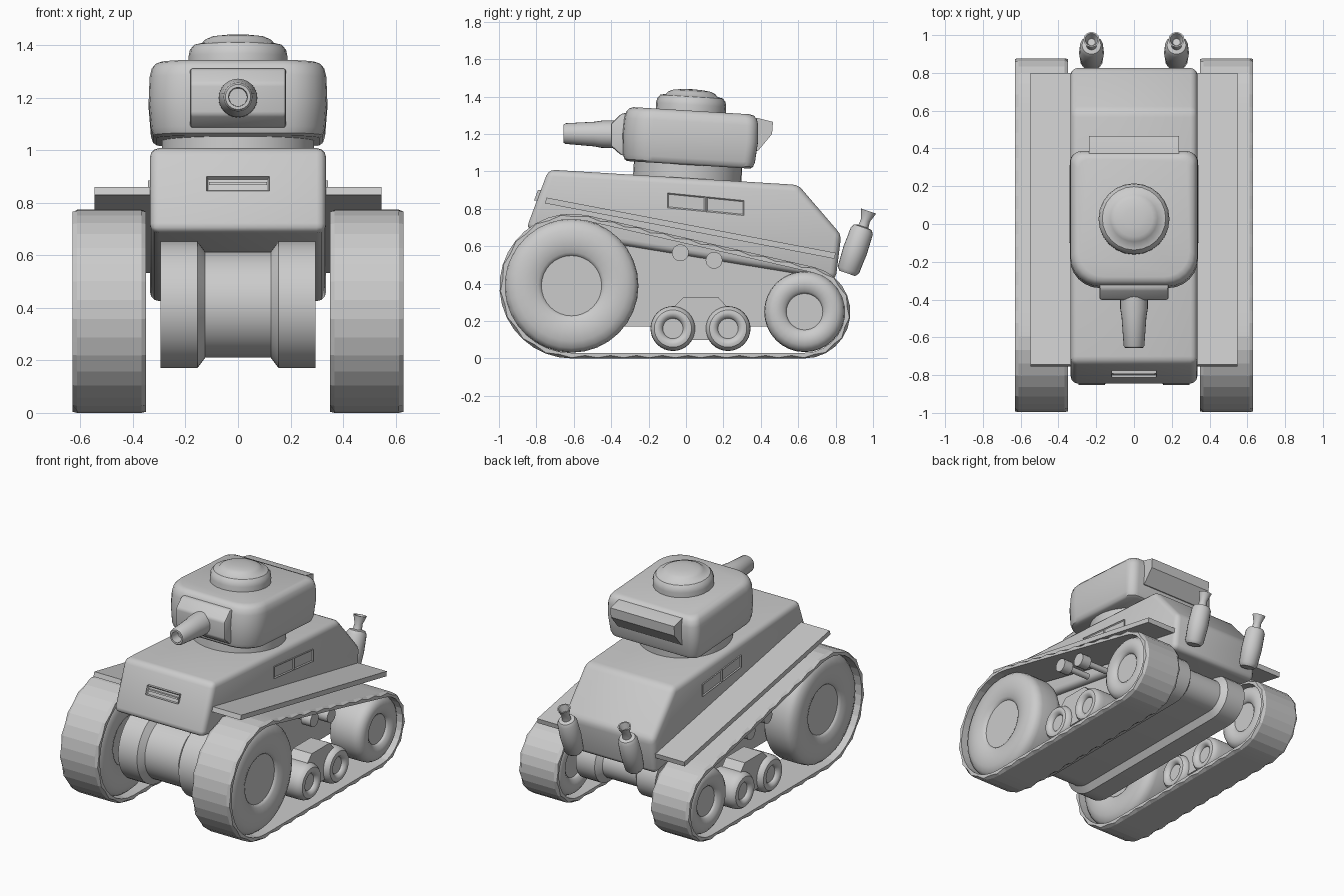
import bpy, bmesh
from math import radians, cos, sin, acos, atan2, hypot, pi
from mathutils import Vector

if "Cube" in bpy.data.objects:
    bpy.data.objects.remove(bpy.data.objects["Cube"])


def finish(bm, name, loc=(0, 0, 0), rot=(0, 0, 0), angle=35):
    bmesh.ops.remove_doubles(bm, verts=bm.verts, dist=1e-5)
    bmesh.ops.recalc_face_normals(bm, faces=bm.faces)
    for f in bm.faces:
        f.smooth = True
    for e in bm.edges:
        e.smooth = e.calc_face_angle(0) < radians(angle)
    mesh = bpy.data.meshes.new(name)
    bm.to_mesh(mesh)
    bm.free()
    ob = bpy.data.objects.new(name, mesh)
    ob.location, ob.rotation_euler = loc, rot
    bpy.context.collection.objects.link(ob)
    return ob


def loft(name, sections, axis='X', closed=False, bevel=0, segs=3, recess=None, **kw):
    """Skin a list of (position on axis, loop of 2D points)."""
    bm = bmesh.new()
    rings = []
    for a, loop in sections:
        rings.append([bm.verts.new((a, p, q) if axis == 'X' else (p, q, a)) for p, q in loop])
    n = len(rings[0])
    pairs = list(zip(rings, rings[1:])) + ([(rings[-1], rings[0])] if closed else [])
    for r, s in pairs:
        for i in range(n):
            j = (i + 1) % n
            bm.faces.new((r[i], r[j], s[j], s[i]))
    if not closed:
        bm.faces.new(rings[0])
        bm.faces.new(rings[-1])
    bmesh.ops.recalc_face_normals(bm, faces=bm.faces)
    if bevel:
        edges = [e for e in bm.edges if e.calc_face_angle(0) > radians(12)]
        bmesh.ops.bevel(bm, geom=edges, offset=bevel, segments=segs, profile=0.5, affect='EDGES')
    if recess:
        direction, thick, depth = recess
        face = max(bm.faces, key=lambda f: f.normal.dot(Vector(direction)))
        bmesh.ops.inset_individual(bm, faces=[face], thickness=thick)
        bmesh.ops.translate(bm, verts=face.verts, vec=-face.normal * depth)
    return finish(bm, name, **kw)


def prism(name, x0, x1, loop, **kw):
    return loft(name, [(x0, loop), (x1, loop)], **kw)


def lathe(name, profile, n=32, **kw):
    """Revolve (radius, z) points about z."""
    bm = bmesh.new()
    rings = [[bm.verts.new((r * cos(2 * pi * i / n), r * sin(2 * pi * i / n), z))
              for i in range(n)] for r, z in profile]
    for r, s in zip(rings, rings[1:]):
        for i in range(n):
            bm.faces.new((r[i], r[(i + 1) % n], s[(i + 1) % n], s[i]))
    bmesh.ops.remove_doubles(bm, verts=bm.verts, dist=1e-5)
    bmesh.ops.dissolve_degenerate(bm, edges=bm.edges, dist=1e-6)
    return finish(bm, name, **kw)


def capsule(c1, r1, c2, r2, inset=0, tooth=0, n1=18, n2=12, run=18):
    """Belt outline round a front circle and a rear circle."""
    dy, dz = c2[0] - c1[0], c2[1] - c1[1]
    base, spread = atan2(dz, dy), acos((r1 - r2) / hypot(dy, dz))
    top, bottom = base + spread, base - spread

    def arc(c, r, a, b, n):
        return [(c, r, a + (b - a) * i / n) for i in range(n + 1)]
    front = arc(c1, r1, top, bottom + 2 * pi, n1)
    rear = arc(c2, r2, bottom, top, n2)

    def line(p, q):
        return [(((p[0][0] + (q[0][0] - p[0][0]) * t), (p[0][1] + (q[0][1] - p[0][1]) * t)),
                 p[1] + (q[1] - p[1]) * t, p[2]) for t in (i / run for i in range(1, run))]
    pts = front + line(front[-1], rear[0]) + rear + line(rear[-1], front[0])
    return [(c[0] + (r - inset - tooth * (i % 2)) * cos(a), c[1] + (r - inset - tooth * (i % 2)) * sin(a))
            for i, (c, r, a) in enumerate(pts)]


def rounded_plan(hx, y0, y1, rf, rb, n=6):
    corners = [(hx - rb, y1 - rb, rb, 0), (-hx + rb, y1 - rb, rb, 90),
               (-hx + rf, y0 + rf, rf, 180), (hx - rf, y0 + rf, rf, 270)]
    return [(x + r * cos(radians(a + 90 * i / n)), y + r * sin(radians(a + 90 * i / n)))
            for x, y, r, a in corners for i in range(n + 1)]


TILT = (radians(-3.5), 0, 0)
SIDE = (0, radians(90), 0)
FRONT, REAR = ((-0.61, 0.387), 0.387), ((0.632, 0.247), 0.247)

# upper hull
prism("upper_hull", -0.335, 0.335, [(-0.735, 1.01), (0.6, 0.928), (0.83, 0.66), (0.8, 0.42),
      (-0.855, 0.69)], bevel=0.035)

# belly with a recessed centre channel
belly = [(-0.295, 0), (-0.155, 0), (-0.125, 0.04), (0.125, 0.04), (0.155, 0), (0.295, 0)]
loft("lower_hull", [(x, capsule((-0.61, 0.412), 0.242, (0.6, 0.32), 0.15, d, n1=24, run=2))
                    for x, d in belly])

# driver's vision slot
prism("front_vision_slot", -0.12, 0.12, [(-0.74, 0.9), (-0.792, 0.9), (-0.812, 0.845), (-0.74, 0.845)],
      recess=((0, -1, 0.3), 0.012, 0.02))
prism("vision_slot_bar", -0.11, 0.11, [(-0.76, 0.878), (-0.797, 0.878), (-0.8, 0.868), (-0.76, 0.868)])

# turret, ring, bustle and hatch
lathe("turret_ring", [(0, -0.12), (0.29, -0.12), (0.29, 0.06), (0, 0.06)], n=40, loc=(0, 0.01, 1.02), rot=TILT)
plan = rounded_plan(0.34, -0.36, 0.365, 0.16, 0.06)
levels = [(-0.14, 0.91), (-0.13, 0.95), (-0.105, 0.975), (0, 1), (0.09, 0.99), (0.125, 0.965), (0.143, 0.92), (0.15, 0.86)]
loft("turret", [(z, [(x * k, y * k) for x, y in plan]) for z, k in levels], axis='Z',
     loc=(0, 0.02, 1.175), rot=TILT)
prism("turret_bustle", -0.237, 0.237, [(0.32, 1.29), (0.385, 1.285), (0.465, 1.265), (0.46, 1.2),
      (0.385, 1.11), (0.32, 1.11)])
lathe("hatch", [(0, -0.03), (0.187, -0.03), (0.188, 0.04), (0.183, 0.065), (0.168, 0.083), (0.138, 0.09),
      (0.125, 0.104), (0.1, 0.115), (0.05, 0.121), (0, 0.123)], n=24, loc=(0, 0.025, 1.317), rot=TILT)

# gun
prism("gun_mantlet", -0.183, 0.183, [(-0.28, 1.315), (-0.345, 1.31), (-0.402, 1.255), (-0.402, 1.135),
      (-0.345, 1.085), (-0.28, 1.085)], bevel=0.012, segs=2)
lathe("gun_barrel", [(0, 0), (0.075, 0), (0.073, 0.12), (0.066, 0.16), (0.055, 0.315), (0.048, 0.325), (0.036, 0.325),
      (0.034, 0.26), (0, 0.26)], n=24, loc=(0, -0.33, 1.197), rot=(radians(89), 0, 0))


def wheel(name, x, y, z, r, half):
    s = [(0, 0.76), (0.45, 0.76), (0.47, 0.84), (0.5, 0.88), (0.58, 0.97), (0.7, 1), (0.83, 0.97),
         (0.93, 0.85), (0.985, 0.68), (1, 0.45)]
    prof = [(a * r, b * half) for a, b in s]
    prof += [(a, -b) for a, b in reversed(prof)]
    lathe(name, prof, loc=(x, y, z), rot=SIDE)


for s, side in ((1, "right"), (-1, "left")):
    cx = 0.49 * s
    # track belt with notched edges
    args = (*FRONT, *REAR)
    rim = capsule(*args, 0.004, 0.012)
    tread = capsule(*args)
    inner = capsule(*args, 0.03)
    loft(side + "_track", [(cx - 0.14, inner), (cx - 0.14, rim), (cx - 0.122, tread),
         (cx + 0.122, tread), (cx + 0.14, rim), (cx + 0.14, inner)], closed=True, angle=8)
    # wheels and rollers
    wheel(side + "_front_wheel", cx, -0.612, 0.389, 0.358, 0.127)
    wheel(side + "_rear_wheel", cx, 0.634, 0.25, 0.216, 0.127)
    for i, y in enumerate((-0.07, 0.225)):
        wheel(f"{side}_road_wheel_{i + 1}", cx, y, 0.16, 0.12, 0.11)
    for i, (y, z) in enumerate(((-0.03, 0.565), (0.15, 0.525))):
        lathe(f"{side}_return_roller_{i + 1}", [(0, -0.13), (0.02, -0.13), (0.02, 0.03), (0.045, 0.03),
              (0.045, 0.1), (0, 0.1)] if s > 0 else [(0, -0.1), (0.045, -0.1), (0.045, -0.03),
              (0.02, -0.03), (0.02, 0.13), (0, 0.13)], n=20, loc=(cx, y, z), rot=SIDE)
    # bogie bracket
    prism(side + "_bogie", cx - 0.07, cx + 0.07, [(-0.07, 0.1), (-0.07, 0.27), (-0.015, 0.325), (0.175, 0.325),
          (0.225, 0.27), (0.225, 0.1)])
    # fender
    prism(side + "_fender", 0.31 * s, 0.547 * s, [(-0.745, 0.86), (0.8, 0.565), (0.794, 0.533), (-0.755, 0.83)])
    # side windows
    for i, y in enumerate((-0.1, 0.108)):
        z = 0.885 - 0.1 * (y + 0.1)
        prism(f"{side}_window_{i + 1}", 0.32 * s, 0.343 * s,
              [(y, z), (y + 0.203, z - 0.02), (y + 0.203, z - 0.1), (y, z - 0.08)],
              recess=((s, 0, 0), 0.009, 0.006))
    # exhaust
    lathe(side + "_exhaust", [(0, 0), (0.045, 0), (0.06, 0.02), (0.066, 0.13), (0.062, 0.24), (0.05, 0.26),
          (0.028, 0.265), (0.025, 0.3), (0.042, 0.352), (0.034, 0.352), (0.02, 0.31), (0, 0.31)], n=20,
          loc=(0.225 * s, 0.862, 0.455), rot=(radians(-19), 0, 0))
